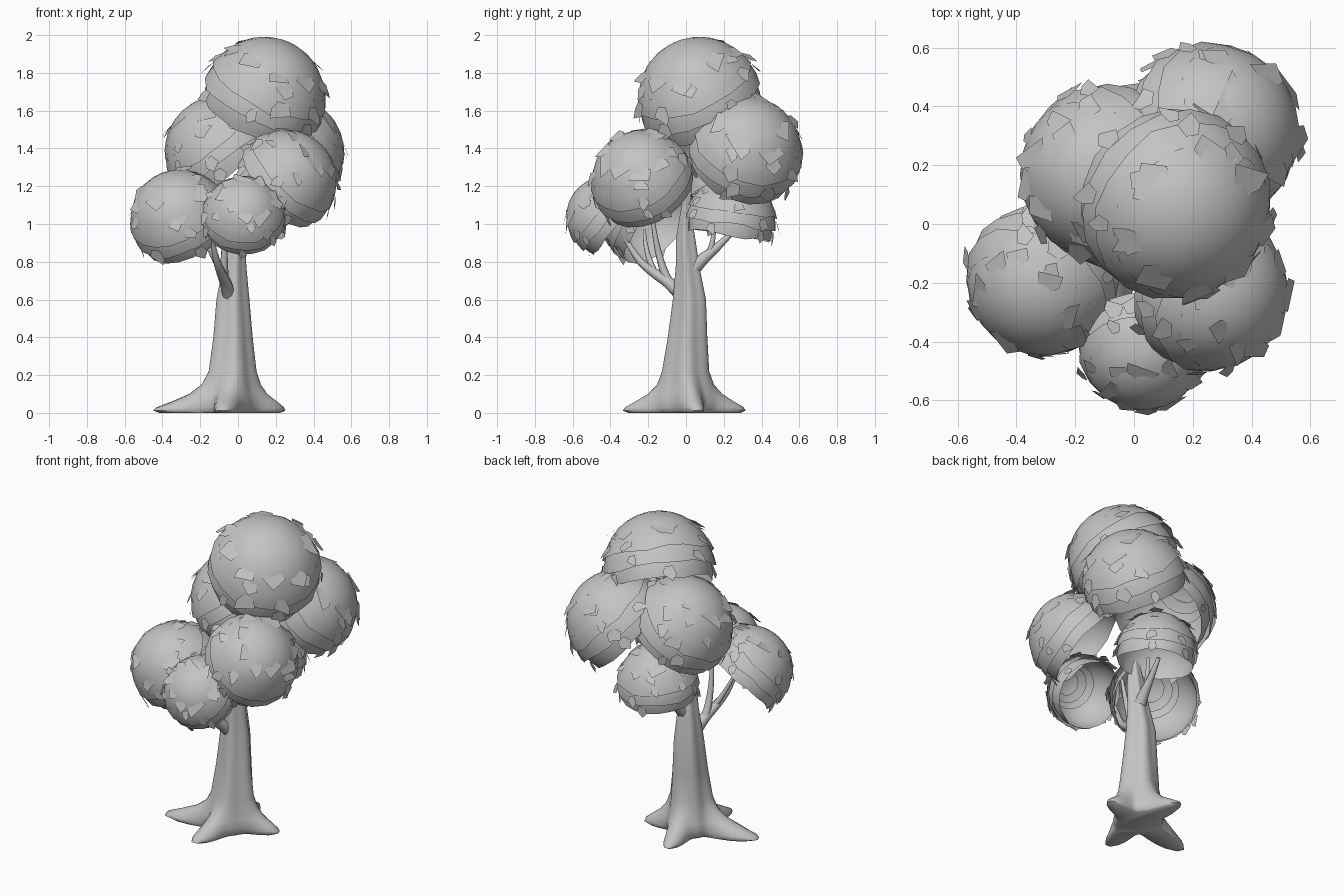
import bpy, bmesh, math, random
from mathutils import Vector

random.seed(4)
if "Cube" in bpy.data.objects:
    bpy.data.objects.remove(bpy.data.objects["Cube"], do_unlink=True)

grey = bpy.data.materials.new("plain_grey")
grey.use_nodes = True
grey.diffuse_color = (0.55, 0.55, 0.55, 1)
grey.node_tree.nodes["Principled BSDF"].inputs["Base Color"].default_value = grey.diffuse_color


def finish(obj, angle):
    """Assign the material and smooth the soft edges."""
    obj.data.materials.append(grey)
    bpy.ops.object.select_all(action="DESELECT")
    obj.select_set(True)
    bpy.context.view_layer.objects.active = obj
    if obj.type == "CURVE":
        bpy.ops.object.convert(target="MESH")
    bpy.ops.object.shade_smooth_by_angle(angle=math.radians(angle))


def mesh_object(name, bm, angle):
    mesh = bpy.data.meshes.new(name)
    bm.to_mesh(mesh)
    bm.free()
    obj = bpy.data.objects.new(name, mesh)
    bpy.context.collection.objects.link(obj)
    finish(obj, angle)
    return obj


def bridge(bm, rings):
    """Join successive closed rings of vertices with quads."""
    for upper, lower in zip(rings, rings[1:]):
        n = len(upper)
        for j in range(n):
            k = (j + 1) % n
            bm.faces.new((upper[j], lower[j], lower[k], upper[k]))


# Trunk: a loft whose lowest rings stretch out into roots
ROOTS = [(-0.43, -0.1), (-0.06, -0.35), (0.28, 0.07), (-0.06, 0.33)]
# height, centre x, centre y, radius, root reach
SECTIONS = [(1.3, 0.04, 0.02, 0.015, 0), (1.08, 0.0, 0.0, 0.025, 0),
            (0.92, -0.01, 0.0, 0.05, 0), (0.78, -0.02, 0.01, 0.06, 0),
            (0.6, -0.03, 0.02, 0.085, 0), (0.4, -0.03, 0.01, 0.1, 0.01),
            (0.22, -0.03, 0.0, 0.115, 0.05), (0.15, -0.03, 0.0, 0.125, 0.15),
            (0.1, -0.03, 0.0, 0.135, 0.34), (0.06, -0.03, 0.0, 0.145, 0.63),
            (0.03, -0.03, 0.0, 0.14, 0.92), (0.012, -0.03, 0.0, 0.135, 1.0),
            (0.0, -0.03, 0.0, 0.12, 0.93)]


def build_trunk():
    bm = bmesh.new()
    rings = []
    for z, cx, cy, radius, reach in SECTIONS:
        ring = []
        for j in range(64):
            a = math.tau * j / 64
            r = radius * (1 + 0.07 * math.cos(5 * a + z))
            for x, y in ROOTS:
                facing = max(0, math.cos(a - math.atan2(y, x)))
                r += (math.hypot(x, y) - 0.14) * reach * facing ** (10 + 12 * reach)
            ring.append(bm.verts.new((cx + r * math.cos(a), cy + r * math.sin(a), z)))
        rings.append(ring)
    bridge(bm, rings)
    bm.faces.new(rings[0])
    bm.faces.new(rings[-1][::-1])
    mesh_object("trunk", bm, 60)


build_trunk()


# Branches: tapered tubes
def branch(name, points, start, end):
    curve = bpy.data.curves.new(name, "CURVE")
    curve.dimensions = "3D"
    curve.bevel_depth = 1
    curve.bevel_resolution = 2
    curve.resolution_u = 4
    spline = curve.splines.new("NURBS")
    spline.points.add(len(points) - 1)
    spline.use_endpoint_u = True
    spline.order_u = 3
    for i, co in enumerate(points):
        spline.points[i].co = (*co, 1)
        spline.points[i].radius = start + (end - start) * i / (len(points) - 1)
    obj = bpy.data.objects.new(name, curve)
    bpy.context.collection.objects.link(obj)
    finish(obj, 60)


branch("front_branch", [(-0.03, 0.03, 0.56), (-0.06, -0.07, 0.68), (-0.09, -0.17, 0.74),
                        (-0.12, -0.27, 0.82), (-0.15, -0.35, 0.98)], 0.042, 0.01)
branch("front_upper_twig", [(-0.07, -0.09, 0.69), (-0.08, -0.15, 0.8), (-0.06, -0.18, 1.05)], 0.026, 0.01)
branch("front_right_twig", [(-0.09, -0.17, 0.75), (-0.15, -0.22, 0.86), (-0.2, -0.22, 0.97)], 0.018, 0.008)
branch("back_branch", [(-0.02, 0.0, 0.72), (0.0, 0.08, 0.81), (0.01, 0.15, 0.86),
                       (0.03, 0.26, 0.97)], 0.045, 0.012)
branch("back_twig", [(0.01, 0.12, 0.84), (0.02, 0.15, 0.91), (0.02, 0.15, 1.02)], 0.018, 0.009)


# Foliage: overlapping hollow tiers around a tilted axis, with lifted leaves
def polar(radius, theta, phi):
    s = math.sin(theta)
    return Vector((radius * s * math.cos(phi), radius * s * math.sin(phi),
                   radius * math.cos(theta)))


def leaf(bm, radius, theta, phi, size, lift):
    """A broad pointed leaf that rises off the surface."""
    half = size * random.uniform(0.4, 0.6) / max(0.3, math.sin(theta))
    skew = random.uniform(-0.9, 0.9) * half
    corners = [(0, -half * 0.6, 0.99), (size * 0.5, -half, 1 + lift * 0.4),
               (size, skew, 1 + lift), (size * 0.6, half, 1 + lift * 0.5),
               (0, half * 0.6, 0.99)]
    bm.faces.new([bm.verts.new(polar(radius * h, theta + t, phi + p)) for t, p, h in corners])


def foliage(name, centre, radius, axis):
    bm = bmesh.new()
    count = 18
    # start angle, end angle, start radius, end radius
    tiers = [(0, 62, 0.97, 0.98), (20, 79, 0.89, 1.01), (34, 95, 0.85, 1.01), (48, 110, 0.81, 0.98)]
    for index, (t0, t1, r0, r1) in enumerate(tiers):
        steps = 6
        jitter = [random.uniform(-0.04, 0.04) for _ in range(count)]
        rings = []
        for i in range(steps + 1):
            f = i / steps
            theta = math.radians(t0 + (t1 - t0) * f)
            rings.append([bm.verts.new(polar(radius * (r0 + (r1 - r0) * f),
                                             theta + jitter[j] * f ** 5,
                                             math.tau * (j + index * 0.4) / count))
                          for j in range(count)])
        bridge(bm, rings)
        # Leaves along each rim
        for j in range(5):
            phi = math.tau * (j + random.uniform(-0.4, 0.4)) / 5
            leaf(bm, radius * r1, math.radians(t1 - 12), phi, random.uniform(0.2, 0.28),
                 random.uniform(0.04, 0.12))
    # Leaves scattered over the crown
    for j in range(8):
        leaf(bm, radius * 0.97, random.uniform(0.3, 0.8), math.tau * (j + random.uniform(-0.3, 0.3)) / 8,
             random.uniform(0.26, 0.4), random.uniform(0.05, 0.13))
    bmesh.ops.remove_doubles(bm, verts=bm.verts, dist=0.0002)
    obj = mesh_object(name, bm, 40)
    obj.location = centre
    obj.rotation_euler = Vector(axis).to_track_quat("Z", "Y").to_euler()


foliage("top_foliage", (0.14, 0.07, 1.67), 0.33, (0.38, -0.36, 0.82))
foliage("back_left_foliage", (0.265, 0.315, 1.38), 0.305, (0.63, 0.28, 0.65))
foliage("back_right_foliage", (-0.09, 0.17, 1.385), 0.305, (-0.58, -0.08, 0.75))
foliage("front_right_foliage", (-0.31, -0.19, 1.03), 0.265, (-0.38, -0.6, 0.65))
foliage("front_left_foliage", (0.255, -0.23, 1.23), 0.275, (0.62, -0.38, 0.65))
foliage("front_foliage", (0.03, -0.42, 1.04), 0.22, (0.0, -0.75, 0.62))
foliage("back_foliage", (0.03, 0.24, 1.02), 0.24, (0.0, 0.15, 1.0))
